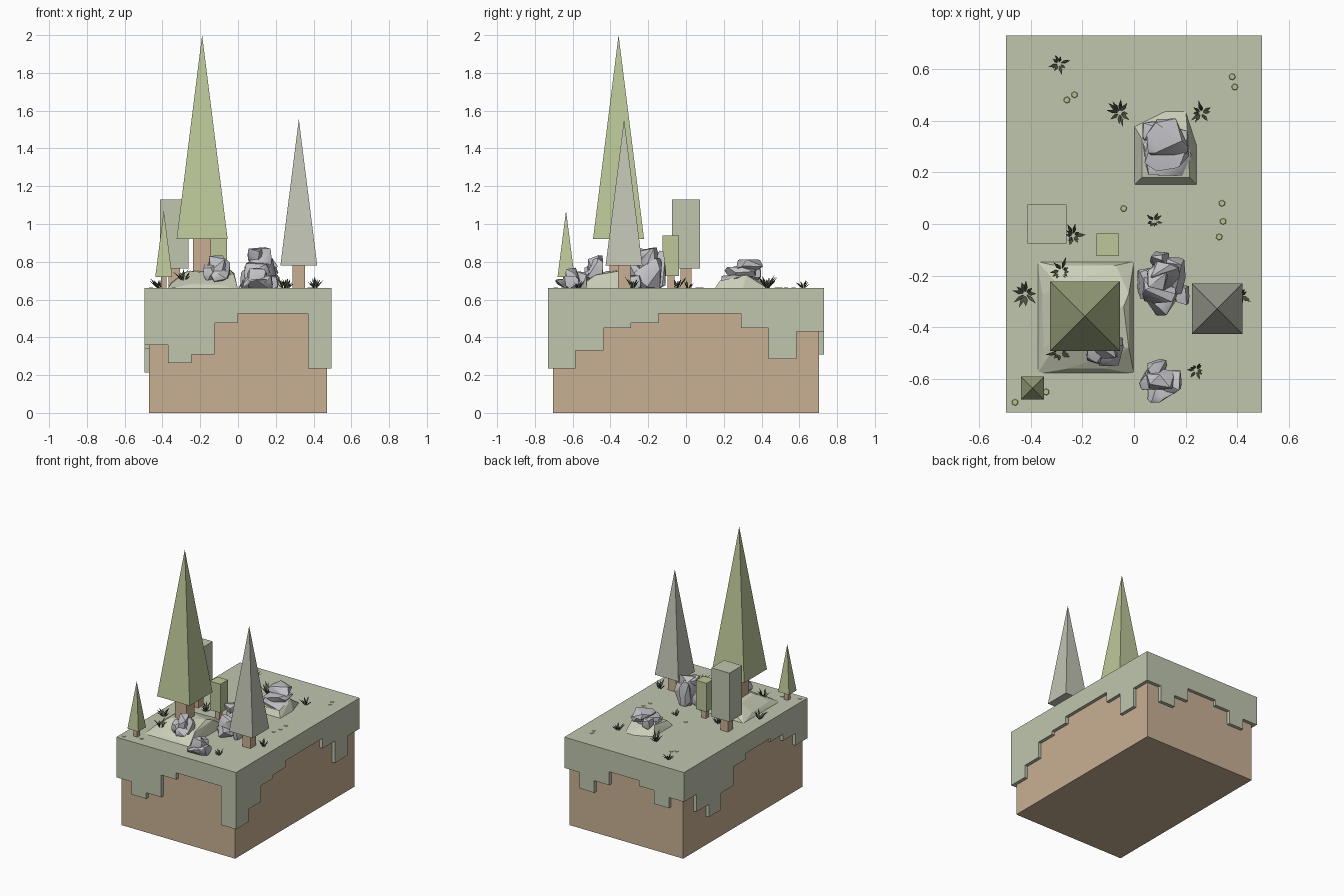
import bpy, bmesh, math, random
from mathutils import Vector, Matrix

cube = bpy.data.objects.get("Cube")
if cube:
    bpy.data.objects.remove(cube)

GROUND = 0.66
HX, HY = 0.495, 0.73


def material(name, *rgb):
    lin = [((c / 255 + 0.055) / 1.055) ** 2.4 for c in rgb] + [1]
    m = bpy.data.materials.new(name)
    m.use_nodes = True
    m.diffuse_color = lin
    m.node_tree.nodes["Principled BSDF"].inputs["Base Color"].default_value = lin
    return m


GRASS = material("grass green", 192, 198, 175)
EARTH = material("earth brown", 201, 176, 148)
LEAF = material("leaf green", 188, 199, 152)
PALE = material("pale leaf", 192, 195, 180)
STONE = material("stone grey", 194, 194, 199)
BLADE = material("dark blade green", 78, 86, 64)
MOSS = material("moss yellow green", 186, 194, 146)
MOUND = material("mound green", 203, 207, 184)


def finish(name, bm, mat, smooth=None):
    bmesh.ops.recalc_face_normals(bm, faces=bm.faces)
    mesh = bpy.data.meshes.new(name)
    bm.to_mesh(mesh)
    bm.free()
    mesh.materials.append(mat)
    ob = bpy.data.objects.new(name, mesh)
    bpy.context.collection.objects.link(ob)
    if smooth:
        bpy.ops.object.select_all(action="DESELECT")
        bpy.context.view_layer.objects.active = ob
        ob.select_set(True)
        bpy.ops.object.shade_smooth_by_angle(angle=math.radians(smooth))
    return ob


def box(name, x, y, w, d, z0, z1, mat):
    bm = bmesh.new()
    bmesh.ops.create_cube(bm, size=1)
    bmesh.ops.scale(bm, vec=(w, d, z1 - z0), verts=bm.verts)
    bmesh.ops.translate(bm, vec=(x, y, (z0 + z1) / 2), verts=bm.verts)
    return finish(name, bm, mat)


def hull(bm, points):
    verts = [bm.verts.new(p) for p in points]
    out = bmesh.ops.convex_hull(bm, input=verts)
    loose = {v for v in out["geom_interior"] + out["geom_unused"]
             if isinstance(v, bmesh.types.BMVert)}
    bmesh.ops.delete(bm, geom=list(loose), context="VERTS")


# Earth block
box("earth_block", 0, 0, 0.94, 1.41, 0, 0.645, EARTH)


# Grass cover: top sheet and four stepped skirts, thickened inwards
def skirt(bm, start, end, heights):
    a, b = Vector(start), Vector(end)
    n = len(heights)
    ring = [(*b, GROUND), (*a, GROUND)]
    for i, z in enumerate(heights):
        for t in (i / n, (i + 1) / n):
            p = (*a.lerp(b, t), z)
            if (Vector(p) - Vector(ring[-1])).length > 1e-4:
                ring.append(p)
    bm.faces.new([bm.verts.new(p) for p in ring])


bm = bmesh.new()
corners = [(-HX, -HY), (HX, -HY), (HX, HY), (-HX, HY)]
steps = [
    [.36, .265, .31, .475, .525, .525, .525, .235],
    [.235, .33, .45, .475, .525, .525, .525, .45, .285, .43],
    [.43, .31, .40, .50, .50, .46, .36, .44],
    [.44, .31, .215, .34, .48, .525, .525, .50, .45, .36],
]
bm.faces.new([bm.verts.new((*c, GROUND)) for c in corners])
for i, h in enumerate(steps):
    skirt(bm, corners[i], corners[(i + 1) % 4], h)
bmesh.ops.remove_doubles(bm, verts=bm.verts, dist=1e-4)
grass = finish("grass_cover", bm, GRASS)
if grass.data.polygons[0].normal.z < 0:
    grass.data.flip_normals()
solid = grass.modifiers.new("thickness", "SOLIDIFY")
solid.thickness = 0.026
solid.offset = -1
solid.use_even_offset = True


# Pointed trees: square pyramid crown on a square trunk
def pine(name, x, y, width, trunk, z0, z1, mat):
    box(name + "_trunk", x, y, trunk, trunk, GROUND - 0.01, z0 + 0.01, EARTH)
    bm = bmesh.new()
    bmesh.ops.create_cone(bm, cap_ends=True, segments=4, radius1=width / math.sqrt(2), radius2=0,
                          depth=z1 - z0,
                          matrix=Matrix.Translation((x, y, (z0 + z1) / 2)) @ Matrix.Rotation(math.pi / 4, 4, "Z"))
    finish(name + "_crown", bm, mat)


pine("tall_pine", -0.19, -0.357, 0.27, 0.095, 0.92, 2.0, LEAF)
pine("pale_pine", 0.322, -0.328, 0.195, 0.066, 0.78, 1.555, PALE)
pine("small_pine", -0.393, -0.635, 0.09, 0.03, 0.72, 1.07, LEAF)

# Block-shaped trees
for name, x, y, w, t, z0, z1, mat in [
        ("tall_block_tree", -0.337, 0, 0.15, 0.06, 0.765, 1.13, GRASS),
        ("small_block_tree", -0.102, -0.08, 0.087, 0.036, 0.725, 0.94, LEAF)]:
    box(name + "_trunk", x, y, t, t, GROUND - 0.01, z0 + 0.01, EARTH)
    box(name + "_crown", x, y, w, w, z0, z1, mat)


# Low faceted mounds
def mound(name, points):
    bm = bmesh.new()
    hull(bm, points)
    finish(name, bm, MOUND)


base = GROUND - 0.005
mound("large_mound", [(x, y, base) for x in (-.375, 0) for y in (-.58, -.145)] + [
    (-.31, -.16, .69), (-.355, -.27, .69), (-.07, -.16, .70), (-.02, -.27, .74),
    (-.35, -.48, .69), (-.26, -.56, .68), (-.11, -.56, .68), (-.02, -.48, .73),
    (-.28, -.25, .745), (-.27, -.42, .75), (-.04, -.32, .757)])
mound("small_mound", [(0, .15, base), (.245, .15, base), (.245, .30, base), (.2, .44, base),
                      (.12, .44, base), (0, .38, base), (.03, .18, .70), (.215, .18, .70),
                      (.21, .32, .73), (.03, .33, .72), (.12, .39, .70)])


# Rocks: groups of rounded, chipped boulders
def boulders(name, seed, lumps):
    rng = random.Random(seed)
    bm = bmesh.new()
    for x, y, z0, z1, w, d in lumps:
        pts = []
        for k in range(18):
            v = Vector([rng.uniform(-1, 1) for _ in range(3)]).normalized()
            v = v / max(abs(c) for c in v) * 0.6 + v * 0.4
            pts.append((x + v.x * w / 2, y + v.y * d / 2, (z0 + z1) / 2 + v.z * (z1 - z0) / 2))
        hull(bm, pts)
    finish(name, bm, STONE, 30)


boulders("mound_rock", 3, [
    (.125, .27, .67, .735, .20, .18), (.125, .29, .715, .775, .18, .18),
    (.13, .335, .745, .815, .17, .15), (.06, .36, .70, .78, .06, .08)])
boulders("tall_rock", 5, [
    (.12, -.20, .65, .89, .12, .12), (.10, -.25, .65, .80, .14, .12),
    (.15, -.20, .65, .83, .10, .15), (.05, -.23, .65, .76, .08, .13),
    (.11, -.31, .65, .74, .12, .09), (.18, -.27, .65, .73, .07, .10),
    (.10, -.14, .65, .86, .08, .07), (.09, -.21, .80, .875, .08, .10)])
boulders("front_rock", 8, [
    (.10, -.60, .65, .77, .11, .09), (.06, -.60, .65, .72, .08, .09),
    (.14, -.61, .65, .73, .09, .10), (.11, -.66, .65, .71, .12, .07),
    (.09, -.56, .65, .75, .08, .08)])
boulders("ledge_rock", 12, [
    (-.11, -.48, .70, .84, .10, .09), (-.15, -.50, .69, .79, .07, .08),
    (-.075, -.48, .70, .82, .07, .09), (-.10, -.52, .68, .76, .10, .06)])

# Grass tufts: rings of pointed leaves leaning outwards
rng = random.Random(2)
bm = bmesh.new()
for x, y, z, size in [(-.29, .62, GROUND, .9), (-.055, .43, GROUND, 1.2), (.26, .43, GROUND, 1),
                      (.075, .01, GROUND, .8), (-.235, -.045, GROUND, 1.1), (-.28, -.18, .70, 1.1),
                      (-.42, -.27, GROUND, 1.2), (.41, -.28, GROUND, 1.1), (-.29, -.5, .70, 1.1),
                      (.24, -.565, GROUND, .8)]:
    for k in range(10):
        a = k * math.tau / 10 + rng.uniform(-.3, .3)
        out = Vector((math.cos(a), math.sin(a), 0))
        side = Vector((-out.y, out.x, 0)) * .006 * size
        reach, tall = rng.uniform(.018, .045) * size, rng.uniform(.025, .062) * size
        root = Vector((x, y, z - .004)) + out * .006
        mid = root + out * reach * .45 + Vector((0, 0, tall * .6))
        tip = root + out * reach + Vector((0, 0, tall))
        bm.faces.new([bm.verts.new(p) for p in (root, mid + side, tip, mid - side)])
finish("grass_tufts", bm, BLADE)

# Flat moss spots on the ground
bm = bmesh.new()
for x, y in [(.38, .57), (.39, .53), (-.23, .50), (-.26, .48), (.34, .08),
             (.345, .01), (-.04, .06), (-.46, -.69), (-.34, -.65), (.33, -.05)]:
    bmesh.ops.create_cone(bm, cap_ends=True, segments=6, radius1=.014, radius2=.011, depth=.004,
                          matrix=Matrix.Translation((x, y, GROUND + .001)) @ Matrix.Rotation(x * 9, 4, "Z"))
finish("moss_spots", bm, MOSS)
